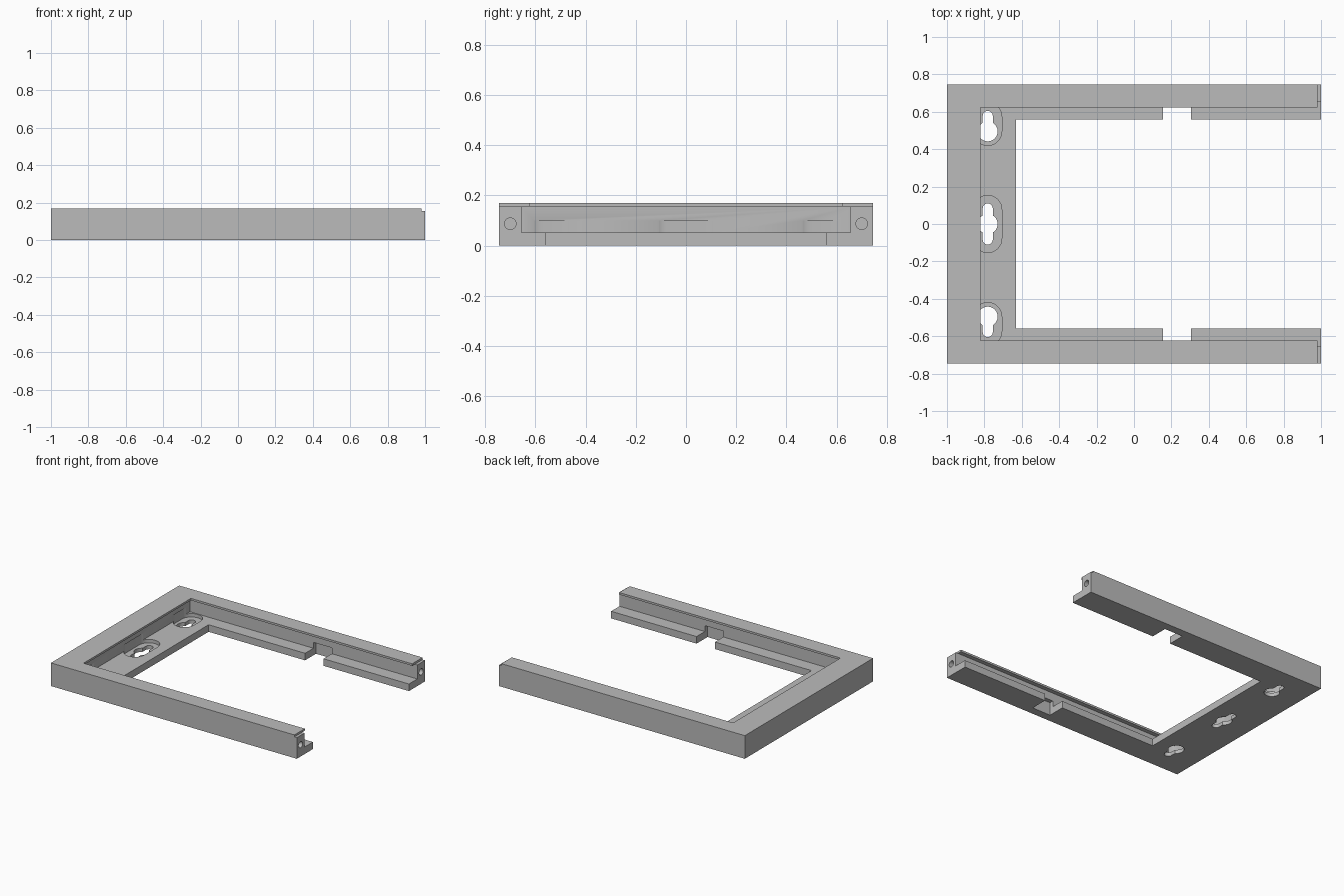
import bpy, bmesh, math

cube = bpy.data.objects.get("Cube")
if cube:
    bpy.data.objects.remove(cube, do_unlink=True)

grey = bpy.data.materials.new("plain grey")
grey.use_nodes = True
GREY = (0.5, 0.5, 0.5, 1)
grey.diffuse_color = GREY
grey.node_tree.nodes["Principled BSDF"].inputs["Base Color"].default_value = GREY


def prism(name, outline, z0, z1):
    """Extrude a flat outline from z0 to z1."""
    bm = bmesh.new()
    face = bm.faces.new([bm.verts.new((x, y, z0)) for x, y in outline])
    top = bmesh.ops.extrude_face_region(bm, geom=[face])["geom"]
    bmesh.ops.translate(bm, vec=(0, 0, z1 - z0),
                        verts=[v for v in top if isinstance(v, bmesh.types.BMVert)])
    bmesh.ops.recalc_face_normals(bm, faces=bm.faces)
    mesh = bpy.data.meshes.new(name)
    bm.to_mesh(mesh)
    bm.free()
    mesh.materials.append(grey)
    obj = bpy.data.objects.new(name, mesh)
    bpy.context.collection.objects.link(obj)
    return obj


def box(name, x0, x1, y0, y1, z0, z1):
    return prism(name, [(x0, y0), (x1, y0), (x1, y1), (x0, y1)], z0, z1)


def stadium(name, x, y0, y1, r, z0, z1, n=16):
    """Round-ended slot running along y between two arc centres."""
    pts = [(x + r * math.cos(math.pi * i / n), y1 + r * math.sin(math.pi * i / n))
           for i in range(n + 1)]
    pts += [(x - r * math.cos(math.pi * i / n), y0 - r * math.sin(math.pi * i / n))
            for i in range(n + 1)]
    return prism(name, pts, z0, z1)


def disc(name, x, y, r, z0, z1, n=32):
    ring = [math.tau * (i + 0.5) / n for i in range(n)]
    return prism(name, [(x + r * math.cos(a), y + r * math.sin(a)) for a in ring], z0, z1)


# Solid blank of the frame
W, H = 0.745, 0.17
FLOOR, LIP = 0.052, 0.155
frame = box("bracket_frame", -1, 1, -W, W, 0, H)

# Central opening, undercut channel, lip opening and lowered open ends
cutters = [
    box("opening_cutter", -0.63, 1.1, -0.558, 0.558, -0.1, 0.3),
    box("channel_cutter", -0.85, 1.1, -0.655, 0.655, FLOOR, LIP),
    box("lip_cutter", -0.82, 1.1, -0.624, 0.624, 0.1, 0.3),
    box("end_step_cutter", 0.98, 1.1, -0.9, 0.9, LIP, 0.3),
]

for s in (-1, 1):
    # Notch through each side ledge, reaching into the wall
    y0, y1 = sorted((s * 0.5, s * 0.685))
    cutters.append(box("notch_cutter", 0.155, 0.305, y0, y1, -0.1, 0.095))
    # Screw hole in each arm end
    hole = disc("screw_hole_cutter", 0, 0, 0.023, -0.2, 0.2)
    hole.rotation_euler = (0, math.pi / 2, 0)
    hole.location = (1, s * 0.7, 0.087)
    cutters.append(hole)

# Keyhole mounts: head centre, slot span, recess span
KX = -0.782
for head, slot, recess in ((0.495, (0.495, 0.578), (0.495, 0.575)),
                           (0, (-0.083, 0.083), (-0.078, 0.078)),
                           (-0.495, (-0.578, -0.495), (-0.575, -0.495))):
    cutters.append(stadium("recess_cutter", KX, *recess, 0.075, 0.027, 0.1))
    cutters.append(disc("head_cutter", KX, head, 0.053, -0.1, 0.1))
    cutters.append(stadium("slot_cutter", KX, *slot, 0.027, -0.1, 0.1))

# Carve everything out of the blank
bpy.context.view_layer.objects.active = frame
for cutter in cutters:
    mod = frame.modifiers.new("carve", "BOOLEAN")
    mod.operation, mod.solver, mod.object = "DIFFERENCE", "EXACT", cutter
    bpy.ops.object.modifier_apply(modifier=mod.name)
    bpy.data.objects.remove(cutter, do_unlink=True)

# Smooth the round holes, keep the machined edges sharp
bpy.ops.object.select_all(action="DESELECT")
frame.select_set(True)
bpy.ops.object.shade_smooth_by_angle(angle=math.radians(30))
